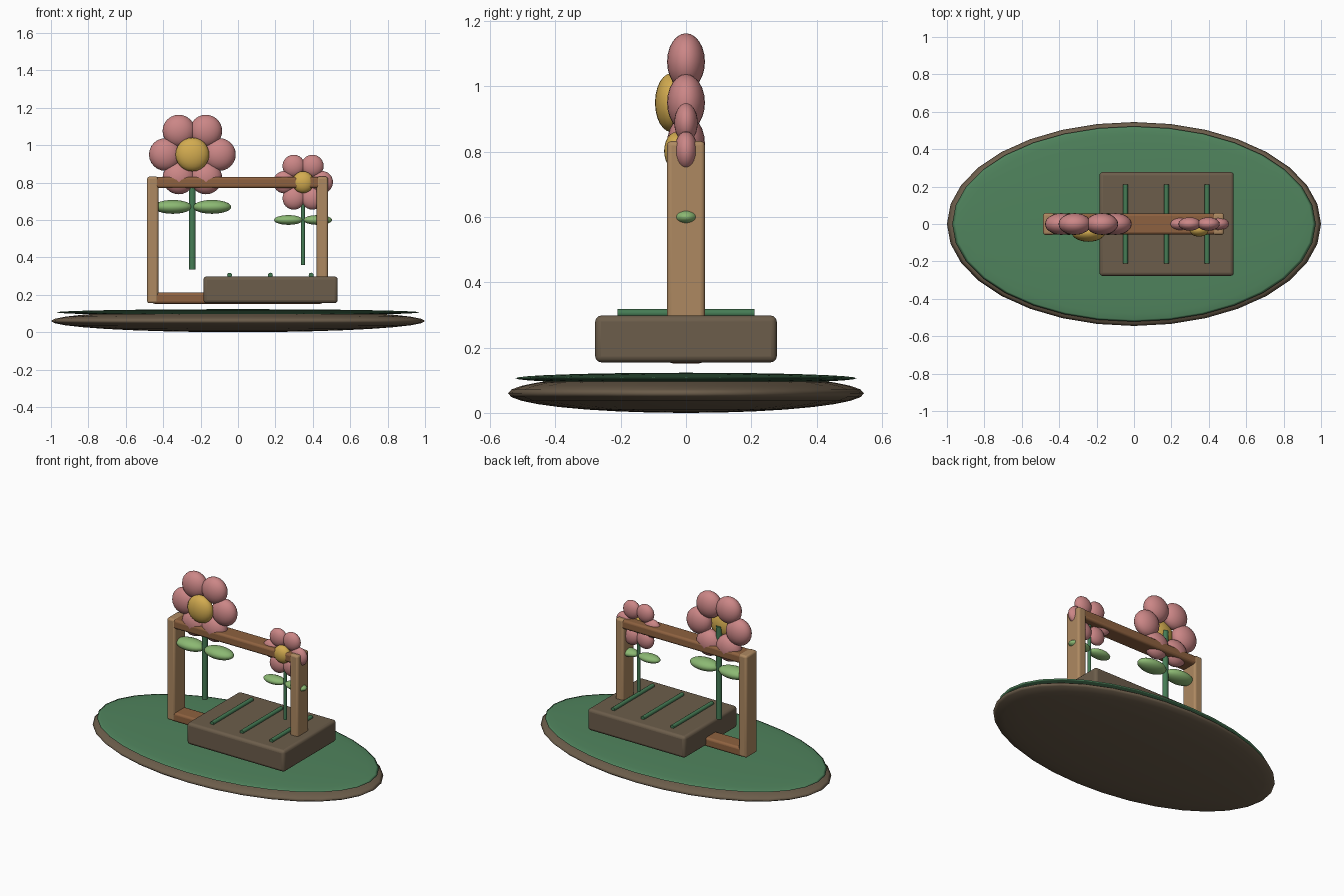
import bpy
from math import cos, sin, pi

if "Cube" in bpy.data.objects:
    bpy.data.objects.remove(bpy.data.objects["Cube"])


def material(name, rgb):
    m = bpy.data.materials.new(name)
    m.diffuse_color = (*rgb, 1)
    m.use_nodes = True
    m.node_tree.nodes["Principled BSDF"].inputs["Base Color"].default_value = m.diffuse_color
    return m


SOIL = material("soil", (0.15, 0.11, 0.07))
GRASS = material("grass", (0.08, 0.23, 0.11))
TAN = material("tan_wood", (0.42, 0.25, 0.12))
WOOD = material("red_wood", (0.27, 0.12, 0.05))
PINK = material("petal_pink", (0.60, 0.24, 0.24))
YELLOW = material("flower_yellow", (0.65, 0.41, 0.08))
STEM = material("stem_green", (0.06, 0.20, 0.09))
LEAF = material("leaf_green", (0.26, 0.48, 0.17))


def finish(name, mat):
    ob = bpy.context.object
    ob.name = name
    ob.data.materials.append(mat)
    return ob


def ellipsoid(name, loc, radii, mat, seg=24, rings=12):
    bpy.ops.mesh.primitive_uv_sphere_add(segments=seg, ring_count=rings, radius=1, location=loc)
    ob = finish(name, mat)
    ob.scale = radii
    bpy.ops.object.transform_apply(location=False, rotation=False, scale=True)
    bpy.ops.object.shade_smooth()
    return ob


def box(name, lo, hi, mat, bevel):
    bpy.ops.mesh.primitive_cube_add(size=1, location=[(a + b) / 2 for a, b in zip(lo, hi)])
    ob = finish(name, mat)
    ob.scale = [b - a for a, b in zip(lo, hi)]
    bpy.ops.object.transform_apply(location=False, rotation=False, scale=True)
    mod = ob.modifiers.new("Bevel", "BEVEL")
    mod.width, mod.segments = bevel, 3
    bpy.ops.object.shade_smooth_by_angle()
    return ob


def rod(name, loc, radius, length, mat, rot=(0, 0, 0)):
    bpy.ops.mesh.primitive_cylinder_add(vertices=16, radius=radius, depth=length,
                                        location=loc, rotation=rot)
    finish(name, mat)
    bpy.ops.object.shade_smooth_by_angle()


def flower(name, x, z, ring, petal, thick, core, core_y, core_t,
           stem_r, stem_bottom, leaf_z, leaf):
    # stem, six petals, a raised centre and a pair of leaves
    rod(name + "_stem", (x, 0, (stem_bottom + z) / 2), stem_r, z - stem_bottom, STEM)
    for i in range(6):
        a = i * pi / 3
        ellipsoid(f"{name}_petal_{i + 1}", (x + ring * cos(a), 0, z + ring * sin(a)),
                  (petal, thick, petal), PINK)
    ellipsoid(name + "_centre", (x, core_y, z), (core, core_t, core), YELLOW)
    for side, label in ((-1, "left"), (1, "right")):
        ellipsoid(f"{name}_{label}_leaf", (x + side * leaf[0] * 1.02, 0, leaf_z), leaf, LEAF)


# Ground: soil mound with a thin grass layer
ellipsoid("soil_base", (0, 0, 0.06), (1, 0.545, 0.06), SOIL, 32, 16)
ellipsoid("grass_layer", (0, 0, 0.106), (0.972, 0.522, 0.017), GRASS, 32, 16)

# Planter bed with three sprout rows
box("planter_bed", (-0.185, -0.278, 0.155), (0.533, 0.278, 0.298), SOIL, 0.018)
for i, x in enumerate((-0.045, 0.173, 0.391)):
    rod(f"sprout_row_{i + 1}", (x, 0, 0.305), 0.013, 0.42, STEM, (pi / 2, 0, 0))

# Wooden frame
for label, x in (("left", -0.456), ("right", 0.451)):
    box(label + "_post", (x - 0.03, -0.058, 0.155), (x + 0.03, 0.058, 0.832), TAN, 0.013)
for label, z in (("top", 0.80), ("bottom", 0.182)):
    box(label + "_rail", (-0.46, -0.056, z - 0.03), (0.455, 0.056, z + 0.03), WOOD, 0.014)

# Flowers
flower("large_flower", -0.244, 0.95, 0.145, 0.087, 0.058, 0.09, -0.045, 0.05,
       0.018, 0.335, 0.67, (0.103, 0.058, 0.037))
flower("small_flower", 0.348, 0.802, 0.1, 0.06, 0.036, 0.058, -0.03, 0.037,
       0.011, 0.358, 0.60, (0.077, 0.042, 0.026))
